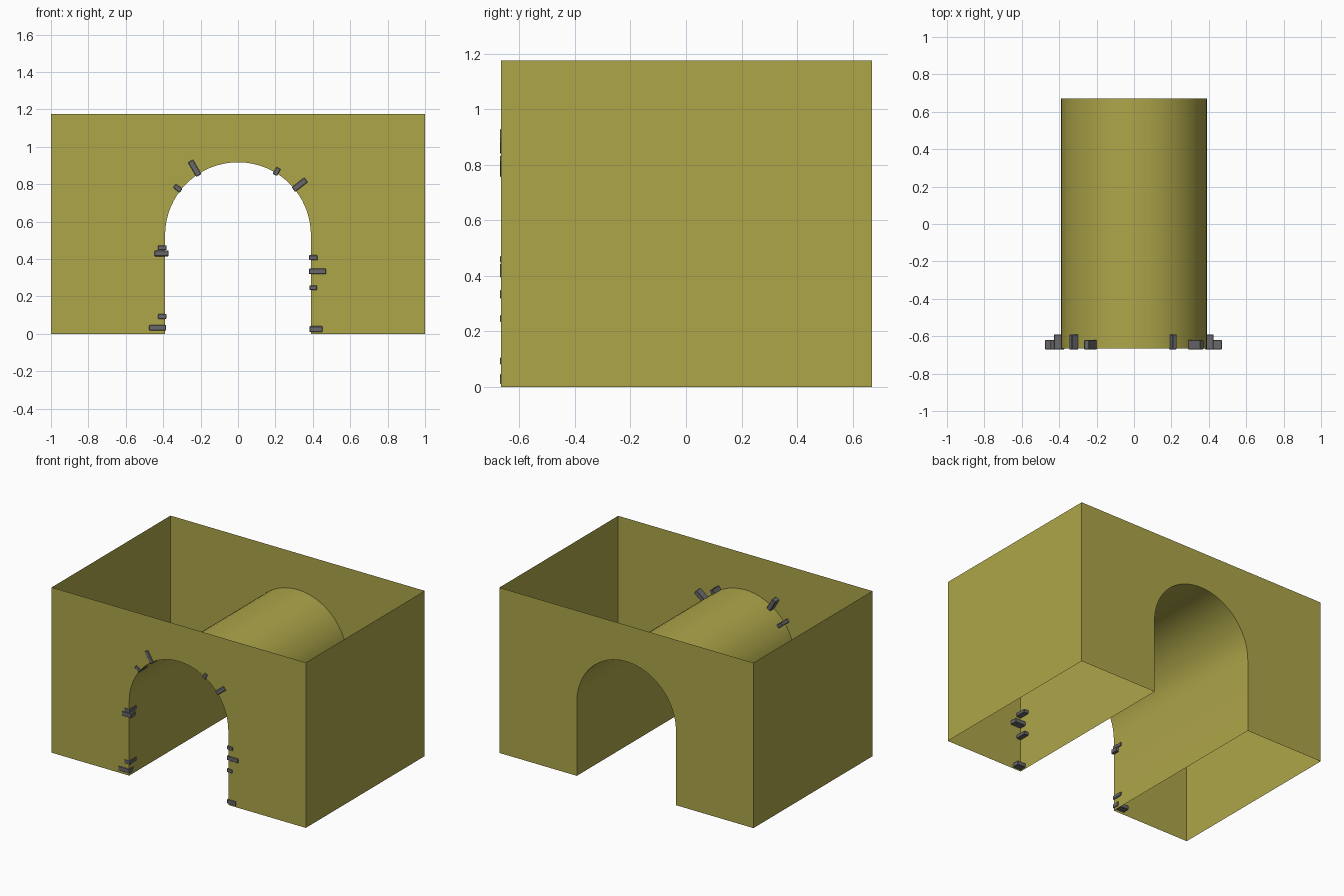
import bpy, bmesh
from math import sin, cos, pi, radians

cube = bpy.data.objects.get("Cube")
if cube:
    bpy.data.objects.remove(cube, do_unlink=True)


def material(name, rgb):
    m = bpy.data.materials.new(name)
    m.use_nodes = True
    m.diffuse_color = (*rgb, 1)
    bsdf = m.node_tree.nodes["Principled BSDF"]
    bsdf.inputs["Base Color"].default_value = (*rgb, 1)
    bsdf.inputs["Roughness"].default_value = 0.8
    return m


def add_object(name, bm, mat):
    mesh = bpy.data.meshes.new(name)
    bm.to_mesh(mesh)
    bm.free()
    mesh.materials.append(mat)
    ob = bpy.data.objects.new(name, mesh)
    bpy.context.collection.objects.link(ob)
    return ob


plaster = material("ochre plaster", (0.42, 0.38, 0.068))
stone = material("grey stone", (0.14, 0.14, 0.15))

HEIGHT, FRONT, BACK = 1.176, -0.666, 0.67
RADIUS, SPRING, SEGMENTS = 0.39, 0.527, 32

# Outline of the wall with its arched opening
arch = [(-RADIUS * cos(pi * i / SEGMENTS), SPRING + RADIUS * sin(pi * i / SEGMENTS))
        for i in range(SEGMENTS + 1)]
outline = [(-1, 0), (-RADIUS, 0), *arch, (RADIUS, 0), (1, 0), (1, HEIGHT), (-1, HEIGHT)]

# Thin shell: front and back walls, sides and tunnel, open above and below
bm = bmesh.new()
front = [bm.verts.new((x, FRONT, z)) for x, z in outline]
back = [bm.verts.new((x, BACK, z)) for x, z in outline]
bm.faces.new(front)
bm.faces.new(back[::-1])
for i, (x, z) in enumerate(outline):
    j = (i + 1) % len(outline)
    if z == outline[j][1] and z in (0, HEIGHT):
        continue
    bm.faces.new((front[j], front[i], back[i], back[j]))
shell = add_object("tunnel_block", bm, plaster)
bpy.context.view_layer.objects.active = shell
shell.select_set(True)
bpy.ops.object.shade_smooth_by_angle(angle=radians(30))
shell.select_set(False)

# Edging stones around the opening: x, z, length, tilt in degrees
STONES = [
    (-0.43, 0.032, 0.09, 0), (-0.405, 0.093, 0.045, 0),
    (-0.408, 0.43, 0.075, 0), (-0.405, 0.46, 0.045, 0),
    (-0.322, 0.778, 0.045, 142), (-0.232, 0.885, 0.09, 120),
    (0.207, 0.868, 0.042, 60), (0.33, 0.797, 0.085, 38),
    (0.403, 0.407, 0.045, 0), (0.425, 0.334, 0.09, 0),
    (0.402, 0.246, 0.042, 0), (0.417, 0.025, 0.07, 0),
]
for n, (x, z, length, tilt) in enumerate(STONES, 1):
    is_long = length > 0.05
    depth = 0.05 if is_long else 0.08
    bm = bmesh.new()
    bmesh.ops.create_cube(bm, size=1)
    bmesh.ops.scale(bm, verts=bm.verts, vec=(length, depth, 0.031 if is_long else 0.026))
    bmesh.ops.bevel(bm, geom=bm.edges[:], offset=0.003, segments=1, affect='EDGES')
    ob = add_object(f"edging_stone_{n}", bm, stone)
    ob.location = (x, FRONT - 0.004 + depth / 2, z)
    ob.rotation_euler.y = -radians(tilt)
